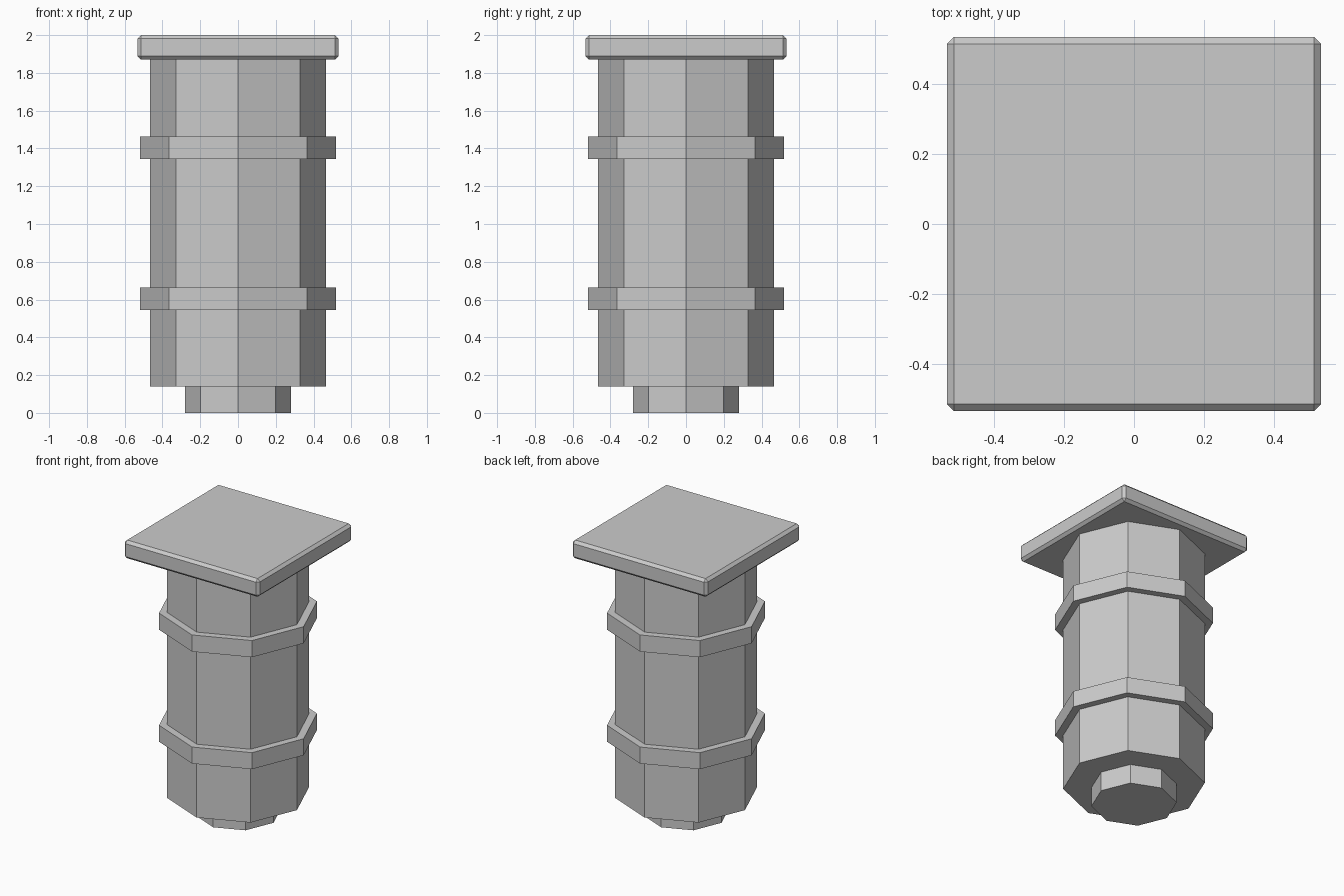
import bpy
import math

default_cube = bpy.data.objects.get("Cube")
if default_cube:
    bpy.data.objects.remove(default_cube, do_unlink=True)

# Single grey finish
GREY = (0.6, 0.6, 0.6, 1)
grey = bpy.data.materials.new("plain grey")
grey.use_nodes = True
grey.diffuse_color = GREY
grey.node_tree.nodes["Principled BSDF"].inputs["Base Color"].default_value = GREY


def octagon(name, radius, bottom, top):
    """Flat-sided eight-sided drum with corners on the x and y axes."""
    bpy.ops.mesh.primitive_cylinder_add(
        vertices=8, radius=radius, depth=top - bottom,
        location=(0, 0, (bottom + top) / 2))
    part = bpy.context.object
    part.name = name
    part.data.materials.append(grey)
    return part


# Foot, shaft and the two raised bands
octagon("foot", 0.28, 0, 0.14)
octagon("shaft", 0.465, 0.14, 1.875)
octagon("lower_band", 0.518, 0.545, 0.663)
octagon("upper_band", 0.518, 1.343, 1.462)

# Square cap with chamfered edges
bpy.ops.mesh.primitive_cube_add(size=1, location=(0, 0, 1.935))
cap = bpy.context.object
cap.name = "cap"
cap.scale = (1.066, 1.066, 0.13)
bpy.ops.object.transform_apply(location=False, rotation=False, scale=True)
cap.data.materials.append(grey)
chamfer = cap.modifiers.new("chamfer", 'BEVEL')
chamfer.width = 0.019
chamfer.segments = 1
